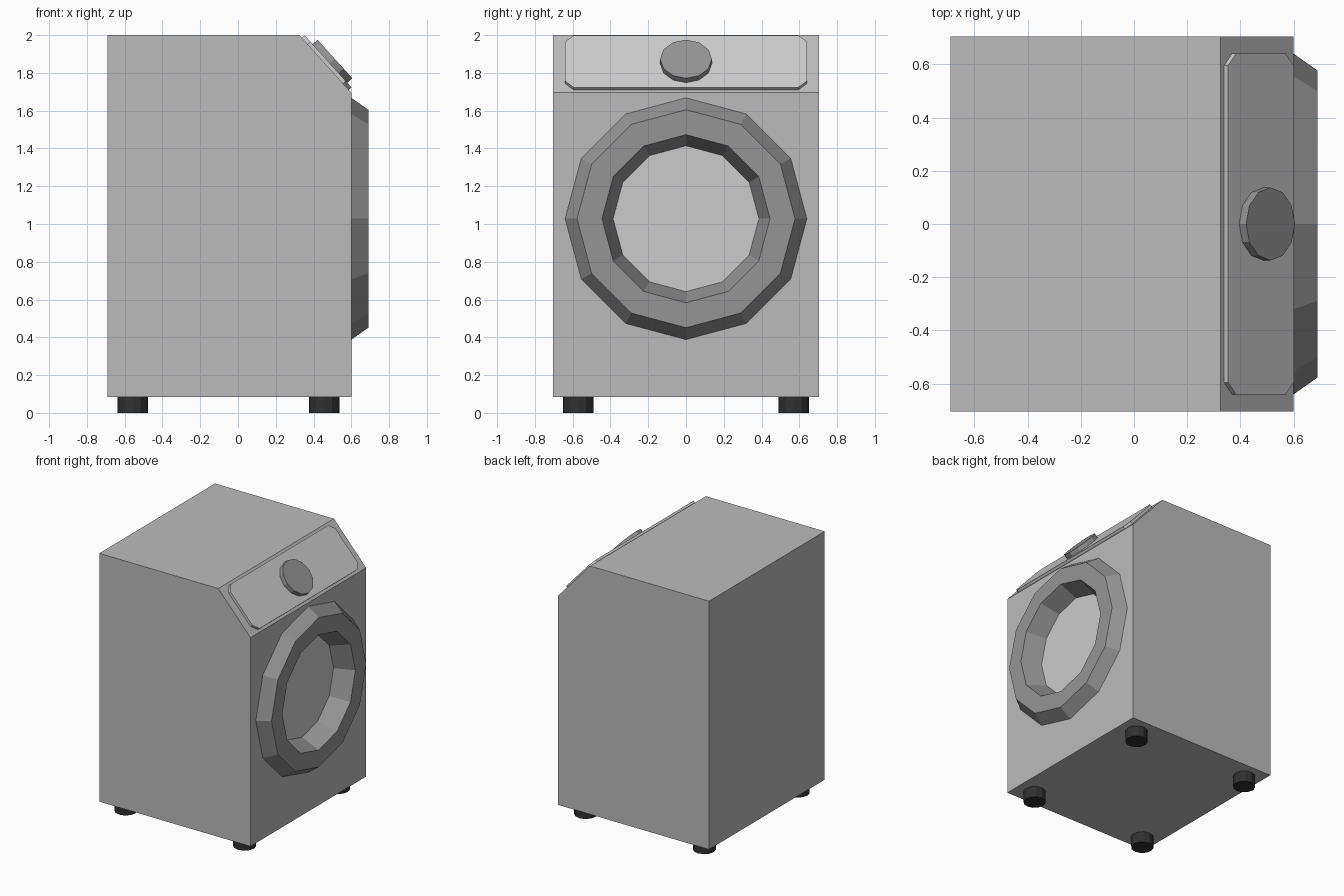
import bpy, bmesh
from math import cos, sin, tau
from mathutils import Matrix, Vector

if "Cube" in bpy.data.objects:
    bpy.data.objects.remove(bpy.data.objects["Cube"])


def shade(name, v):
    m = bpy.data.materials.new(name)
    m.diffuse_color = (v, v, v, 1)
    m.use_nodes = True
    m.node_tree.nodes["Principled BSDF"].inputs["Base Color"].default_value = m.diffuse_color
    return m


CASING, DARK = shade("casing_grey", 0.5), shade("trim_grey", 0.3)
PALE, BLACK = shade("pale_grey", 0.75), shade("rubber_black", 0.03)


def finish(name, bm, mat=None):
    bmesh.ops.recalc_face_normals(bm, faces=bm.faces[:])
    me = bpy.data.meshes.new(name)
    bm.to_mesh(me)
    bm.free()
    ob = bpy.data.objects.new(name, me)
    bpy.context.collection.objects.link(ob)
    if mat:
        me.materials.append(mat)
    return ob


def prism(name, outline, height, frame, mat=None):
    """Extrude a 2D outline along the local z of the given frame."""
    bm = bmesh.new()
    face = bm.faces.new([bm.verts.new((a, b, 0)) for a, b in outline])
    top = bmesh.ops.extrude_face_region(bm, geom=[face])["geom"]
    bmesh.ops.translate(bm, vec=(0, 0, height),
                        verts=[v for v in top if isinstance(v, bmesh.types.BMVert)])
    bm.transform(frame)
    return finish(name, bm, mat)


def frame(u, v, w, origin):
    m = Matrix((u, v, w)).transposed().to_4x4()
    m.translation = origin
    return m


def polygon(r, n=12):
    return [(r * cos(tau * i / n), r * sin(tau * i / n)) for i in range(n)]


X, Y, Z = Vector((1, 0, 0)), Vector((0, 1, 0)), Vector((0, 0, 1))
DOOR_Z = 1.028

# Casing: side profile with sloped control face
profile = [(-0.69, 0.085), (0.60, 0.085), (0.60, 1.695), (0.325, 2.0), (-0.69, 2.0)]
body = prism("casing", profile, 1.41, frame(X, Z, -Y, (0, 0.705, 0)), CASING)

# Recess for the door
door_frame = lambda x: frame(Y, Z, X, (x, 0, DOOR_Z))
cutter = prism("door_recess_cutter", polygon(0.425), 0.3, door_frame(0.52))
cutter.hide_render = True
cutter.hide_set(True)
cut = body.modifiers.new("door_recess", "BOOLEAN")
cut.operation, cut.object, cut.solver = "DIFFERENCE", cutter, "EXACT"

# Door ring: closed section revolved in twelve steps
section = [(0.60, 0.64), (0.69, 0.577), (0.69, 0.445), (0.54, 0.384), (0.54, 0.42), (0.60, 0.42)]
bm = bmesh.new()
rings = [[bm.verts.new((x, r * c, DOOR_Z + r * s)) for x, r in section] for c, s in polygon(1)]
for i, a in enumerate(rings):
    b = rings[(i + 1) % len(rings)]
    for j in range(len(section)):
        k = (j + 1) % len(section)
        bm.faces.new((a[j], a[k], b[k], b[j]))
finish("door_ring", bm, DARK)

# Door glass
prism("door_glass", polygon(0.40), 0.015, door_frame(0.53), PALE)

# Control panel and dial on the slope
down = Vector((0.275, 0, -0.305)).normalized()
normal = Y.cross(-down).normalized()
if normal.x < 0:
    normal.negate()
slope = lambda s, t: frame(down, Y, normal, Vector((0.325, 0, 2.0)) + down * s + normal * t)
h, w, c = 0.185, 0.64, 0.045
panel = [(-h, -w + c), (-h + c, -w), (h - c, -w), (h, -w + c),
         (h, w - c), (h - c, w), (-h + c, w), (-h, w - c)]
prism("control_panel", panel, 0.025, slope(0.205, -0.005), PALE)
prism("dial", polygon(0.137), 0.037, slope(0.22, 0.018), DARK)

# Feet
for x, xn in ((-0.557, "back"), (0.456, "front")):
    for y, yn in ((-0.571, "left"), (0.571, "right")):
        prism(f"foot_{xn}_{yn}", polygon(0.081), 0.086, Matrix.Translation((x, y, 0)), BLACK)
